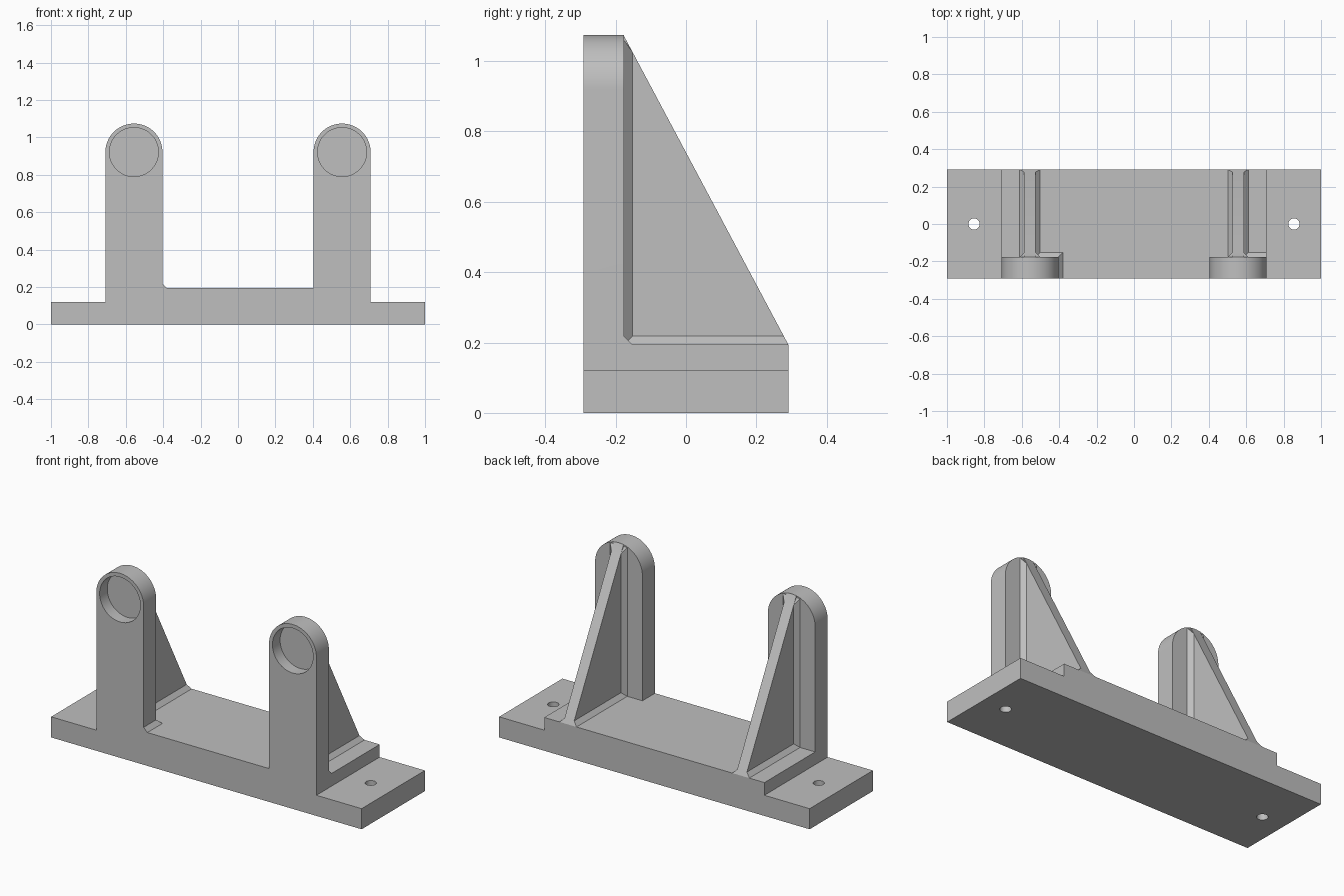
import bpy, bmesh, math
from mathutils import Matrix

if "Cube" in bpy.data.objects:
    bpy.data.objects.remove(bpy.data.objects["Cube"])

# Main dimensions
Y = 0.291                       # half depth of the base
YP = -0.176                     # back face of the uprights
CX, CZ, R = 0.5565, 0.9215, 0.1525
DECK = 0.194                    # top of the raised deck
HALF, CH = 0.031, 0.024         # rib half thickness, chamfer size
TOP = 1.071                     # rib height at the upright

grey = bpy.data.materials.new("light_grey")
grey.diffuse_color = (0.52, 0.52, 0.52, 1)
grey.use_nodes = True
grey.node_tree.nodes["Principled BSDF"].inputs["Base Color"].default_value = grey.diffuse_color


def finish(name, bm):
    bmesh.ops.recalc_face_normals(bm, faces=bm.faces)
    mesh = bpy.data.meshes.new(name)
    bm.to_mesh(mesh)
    bm.free()
    mesh.materials.append(grey)
    ob = bpy.data.objects.new(name, mesh)
    bpy.context.collection.objects.link(ob)
    return ob


def prism(name, profile, axis, a, b):
    """Extrude a 2D profile along an axis (0 = x, 1 = y, 2 = z)."""
    def point(p, d):
        c = list(p)
        c.insert(axis, d)
        return c
    bm = bmesh.new()
    lo = [bm.verts.new(point(p, a)) for p in profile]
    hi = [bm.verts.new(point(p, b)) for p in profile]
    n = len(profile)
    bm.faces.new(lo)
    bm.faces.new(hi[::-1])
    for i in range(n):
        j = (i + 1) % n
        bm.faces.new((lo[i], hi[i], hi[j], lo[j]))
    return finish(name, bm)


def hull(name, points):
    bm = bmesh.new()
    for p in points:
        bm.verts.new(p)
    bmesh.ops.convex_hull(bm, input=bm.verts)
    bmesh.ops.dissolve_limit(bm, angle_limit=0.001, verts=bm.verts, edges=bm.edges)
    return finish(name, bm)


def circle(cx, cy, r, n, start=0.0, sweep=math.tau):
    return [(cx + r * math.cos(start + sweep * i / n),
             cy + r * math.sin(start + sweep * i / n)) for i in range(n)]


def combine(body, part, operation):
    mod = body.modifiers.new("join", 'BOOLEAN')
    mod.operation, mod.object, mod.solver = operation, part, 'EXACT'
    bpy.context.view_layer.objects.active = body
    bpy.ops.object.modifier_apply(modifier=mod.name)
    bpy.data.objects.remove(part, do_unlink=True)


def slope_z(y):
    return TOP + (y - YP) * (DECK - TOP) / (Y - YP)


def slope_y(z):
    return YP + (z - TOP) * (Y - YP) / (DECK - TOP)


# Stepped base plate
E = CX + R
bracket = prism("bracket", [(-1, 0), (1, 0), (1, 0.12), (E, 0.12), (E, DECK),
                            (-E, DECK), (-E, 0.12), (-1, 0.12)], 1, -Y, Y)

for cx in (-CX, CX):
    # Round-topped upright
    arch = circle(cx, CZ, R, 40, 0, math.pi) + [(cx - R, CZ), (cx - R, 0.06), (cx + R, 0.06)]
    combine(bracket, prism("upright", arch, 1, -Y, YP), 'UNION')

    # Triangular rib
    side = [(YP - 0.03, 0.1), (Y, 0.1), (Y, DECK), (YP, TOP), (YP - 0.03, 1.0)]
    combine(bracket, prism("rib", side, 0, cx - HALF, cx + HALF), 'UNION')

    # Chamfer between rib and upright
    pts = []
    for s in (-1, 1):
        for z in (0.15, 1.06):
            pts += [(cx + s * (HALF + CH), YP, z), (cx + s * (HALF + CH), YP - 0.03, z)]
        pts += [(cx + s * HALF, YP + CH, z) for z in (0.15, slope_z(YP + CH))]
    combine(bracket, hull("rib_chamfer", pts), 'UNION')

    # Chamfer between rib and deck
    pts = []
    for s in (-1, 1):
        for y in (YP - 0.02, Y):
            pts += [(cx + s * (HALF + CH), y, DECK), (cx + s * (HALF + CH), y, 0.15)]
        pts += [(cx + s * HALF, y, DECK + CH) for y in (YP - 0.02, slope_y(DECK + CH))]
    combine(bracket, hull("deck_chamfer", pts), 'UNION')

    # Chamfer behind the upright, on the right of the rib
    x0, xt = cx, cx + R
    xb = xt + CH if cx < 0 else xt
    pts = [(x0, YP - 0.03, 0.15), (x0, YP + CH, 0.15), (x0, YP + CH, DECK),
           (x0, YP, DECK + CH), (x0, YP - 0.03, DECK + CH),
           (xb, YP - 0.03, 0.15), (xb, YP + CH, 0.15), (xb, YP + CH, DECK),
           (xt, YP, DECK + CH), (xt, YP - 0.03, DECK + CH), (xb, YP - 0.03, DECK)]
    combine(bracket, hull("back_chamfer", pts), 'UNION')

    # Chamfer beside the left upright
    if cx < 0:
        tri = [(xt - 0.03, 0.15), (xb, 0.15), (xb, DECK), (xt, DECK + CH), (xt - 0.03, DECK + CH)]
        combine(bracket, prism("side_chamfer", tri, 1, -Y, YP), 'UNION')

    # Blind round pocket in the front of the upright
    combine(bracket, prism("pocket", circle(cx, CZ, 0.131, 64), 1, -Y - 0.1, -Y + 0.07), 'DIFFERENCE')

    # Screw hole through the end of the base
    hx = math.copysign(0.855, cx)
    combine(bracket, prism("hole", circle(hx, 0, 0.03, 32), 2, -0.1, 0.3), 'DIFFERENCE')

bpy.ops.object.select_all(action='DESELECT')
bracket.select_set(True)
bpy.context.view_layer.objects.active = bracket
bpy.ops.object.shade_smooth_by_angle(angle=math.radians(25))
